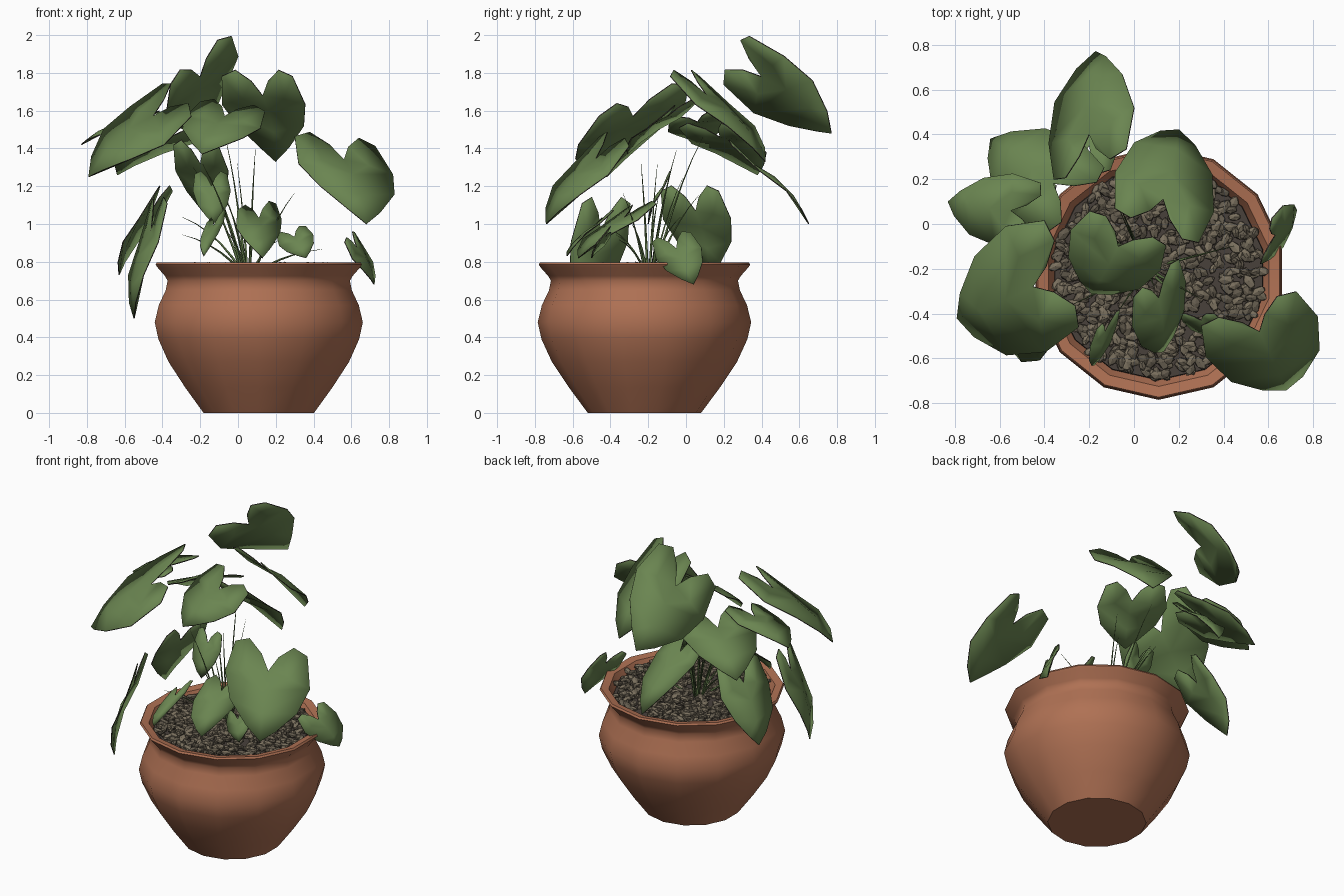
import bpy, bmesh, math, random
from mathutils import Vector, Matrix

random.seed(4)
cube = bpy.data.objects.get("Cube")
if cube:
    bpy.data.objects.remove(cube, do_unlink=True)


def material(name, rgb):
    mat = bpy.data.materials.new(name)
    mat.use_nodes = True
    mat.diffuse_color = (*rgb, 1)
    shader = next(n for n in mat.node_tree.nodes if n.type == 'BSDF_PRINCIPLED')
    shader.inputs["Base Color"].default_value = (*rgb, 1)
    shader.inputs["Roughness"].default_value = 0.8
    return mat


terracotta = material("terracotta", (0.43, 0.165, 0.088))
leaf_green = material("leaf green", (0.145, 0.235, 0.082))
leaf_edge = material("dark leaf edge", (0.045, 0.04, 0.03))
stem_green = material("stem green", (0.1, 0.165, 0.055))
soil_brown = material("soil brown", (0.065, 0.052, 0.043))
stone_tan = material("stone tan", (0.195, 0.162, 0.112))
stone_dark = material("stone dark", (0.128, 0.107, 0.076))

CENTRE = Vector((0.11, -0.22, 0))


def finish(name, bm, mats, smooth_angle=None):
    mesh = bpy.data.meshes.new(name)
    bm.to_mesh(mesh)
    bm.free()
    obj = bpy.data.objects.new(name, mesh)
    bpy.context.collection.objects.link(obj)
    for mat in mats:
        mesh.materials.append(mat)
    if smooth_angle:
        bpy.ops.object.select_all(action='DESELECT')
        obj.select_set(True)
        bpy.context.view_layer.objects.active = obj
        bpy.ops.object.shade_smooth_by_angle(angle=math.radians(smooth_angle))
    return obj


def lathe(name, profile, sides, mat, smooth_angle):
    """Revolve (radius, height) points around the pot axis and cap both ends."""
    bm = bmesh.new()
    rings = []
    for radius, z in profile:
        ring = []
        for i in range(sides):
            angle = math.tau * (i + 0.5) / sides
            offset = Vector((math.cos(angle) * radius, math.sin(angle) * radius, z))
            ring.append(bm.verts.new(CENTRE + offset))
        rings.append(ring)
    for low, high in zip(rings, rings[1:]):
        for i in range(sides):
            j = (i + 1) % sides
            bm.faces.new((low[i], low[j], high[j], high[i]))
    bm.faces.new(rings[0][::-1])
    bm.faces.new(rings[-1])
    return finish(name, bm, [mat], smooth_angle)


# Pot with flared lip, and the soil disc inside it
lathe("pot", [(0.3, 0), (0.4, 0.135), (0.49, 0.27), (0.545, 0.39), (0.565, 0.48),
              (0.543, 0.57), (0.505, 0.65), (0.495, 0.7), (0.51, 0.725), (0.55, 0.77),
              (0.56, 0.785), (0.553, 0.797), (0.505, 0.788), (0.475, 0.73)],
      14, terracotta, 50)
lathe("soil", [(0.48, 0.72), (0.475, 0.755)], 14, soil_brown, 30)

# Loose gravel over the soil
bm = bmesh.new()
for _ in range(680):
    radius = 0.465 * math.sqrt(random.random())
    angle = random.uniform(0, math.tau)
    spot = CENTRE + Vector((radius * math.cos(angle), radius * math.sin(angle),
                            random.uniform(0.758, 0.78)))
    turn = Matrix.Rotation(random.uniform(0, math.tau), 4, 'Z')
    tilt = Matrix.Rotation(random.uniform(-0.5, 0.5), 4, 'Y')
    size = random.uniform(0.8, 1.2)
    shape = Matrix.Diagonal((0.035 * size, 0.02 * size, 0.015, 1))
    made = bmesh.ops.create_icosphere(bm, subdivisions=1, radius=1,
                                      matrix=Matrix.Translation(spot) @ turn @ tilt @ shape)
    tone = random.choice((0, 1))
    for vert in made["verts"]:
        for face in vert.link_faces:
            face.material_index = tone
finish("gravel", bm, [stone_tan, stone_dark])

# Half outline of a heart leaf: (distance towards tip, distance sideways)
HALF = [(-0.22, 0.2), (-0.4, 0.52), (-0.33, 0.85), (0.12, 1), (0.52, 0.79), (0.83, 0.35),
        (0.05, 0.5)]
MIDRIB = [0, 0.3, 0.63, 1]


def leaf(name, notch, tip, side):
    notch, tip, side = Vector(notch), Vector(tip), Vector(side)
    along = tip - notch
    normal = along.cross(side).normalized()
    if normal.z < 0:
        side, normal = -side, -normal
    bm = bmesh.new()

    def point(a, b):
        arch = 0.4 * max(a, 0) * (1 - a) * along.length
        fold = 0.12 * b * b * side.length
        return bm.verts.new(notch + along * a + side * b + normal * (arch - fold))

    m = [point(a, 0) for a in MIDRIB]
    for sign in (1, -1):
        o = [point(a, b * sign) for a, b in HALF]
        mid = o[6]
        for corners in ((m[0], o[0], o[1], mid), (mid, o[1], o[2]), (mid, o[2], o[3]),
                        (m[0], mid, m[1]), (m[1], mid, o[3]), (m[1], o[3], o[4], m[2]),
                        (m[2], o[4], o[5], m[3])):
            bm.faces.new(corners[::-sign])
    obj = finish(name, bm, [leaf_green, leaf_edge], 60)
    solid = obj.modifiers.new("thickness", 'SOLIDIFY')
    solid.thickness = 0.006
    solid.offset = 0
    solid.material_offset_rim = 1


def stem(name, end, reach):
    """Thin pointed stalk leaving the soil towards a leaf notch."""
    end = Vector(end)
    start = Vector((0.06, -0.2, 0)) + (end - CENTRE) * 0.06
    start.z = 0.74
    bend = start.lerp(end, 0.4)
    bend.z = end.z * 0.85 + 0.15
    curve = bpy.data.curves.new(name, 'CURVE')
    curve.dimensions = '3D'
    curve.bevel_depth = 0.008
    curve.bevel_resolution = 0
    spline = curve.splines.new('POLY')
    steps = 5
    spline.points.add(steps)
    for i in range(steps + 1):
        t = reach * i / steps
        pos = start * (1 - t) ** 2 + bend * 2 * t * (1 - t) + end * t * t
        spline.points[i].co = (*pos, 1)
        spline.points[i].radius = 1 - 0.9 * i / steps
    curve.materials.append(stem_green)
    bpy.context.collection.objects.link(bpy.data.objects.new(name, curve))


# Each leaf: notch, tip, sideways half width
upper_leaves = {
    "left_front": ((-0.45, -0.28, 1.57), (-0.79, -0.42, 1.25), (-0.09, 0.28, 0.1)),
    "back_top": ((-0.2, 0.4, 1.78), (-0.17, 0.77, 1.48), (0.19, 0.08, 0.15)),
    "right_front": ((0.56, -0.48, 1.34), (0.68, -0.74, 1), (0.25, 0.09, -0.03)),
    "left": ((-0.55, 0.06, 1.54), (-0.83, 0.1, 1.42), (0.04, 0.16, 0.03)),
    "left_back": ((-0.36, 0.18, 1.46), (-0.64, 0.38, 1.26), (0.15, 0.17, 0)),
    "back_low": ((-0.2, 0.35, 1.32), (-0.13, 0.65, 1), (0.14, 0, 0)),
    "back_right": ((0.13, 0.11, 1.68), (0.2, 0.42, 1.33), (0.22, -0.09, 0)),
    "middle": ((-0.07, -0.1, 1.57), (-0.19, -0.31, 1.37), (0.2, -0.09, -0.03)),
}
lower_leaves = {
    "front": ((0.11, -0.33, 1.03), (0.13, -0.57, 0.82), (0.12, 0.1, 0.02)),
    "left_drooping": ((-0.46, -0.45, 0.96), (-0.55, -0.52, 0.5), (0.05, -0.15, 0)),
    "right_drooping": ((0.63, -0.05, 0.87), (0.72, 0.04, 0.68), (0.03, 0.12, 0.03)),
    "inner": ((-0.14, -0.12, 1.2), (-0.13, -0.2, 1), (0.1, 0, 0)),
    "front_left_small": ((-0.13, -0.48, 0.99), (-0.18, -0.63, 0.83), (0.06, 0.05, 0.04)),
    "front_right_small": ((0.3, -0.43, 0.93), (0.36, -0.5, 0.82), (0.09, 0, 0.03)),
    "left_low": ((-0.46, 0.05, 1.07), (-0.63, 0.13, 0.73), (0.05, 0.18, 0)),
}
for group, reach in ((upper_leaves, 0.5), (lower_leaves, 0.7)):
    for name, (notch, tip, side) in group.items():
        leaf(name + "_leaf", notch, tip, side)
        stem(name + "_stem", notch, reach)
